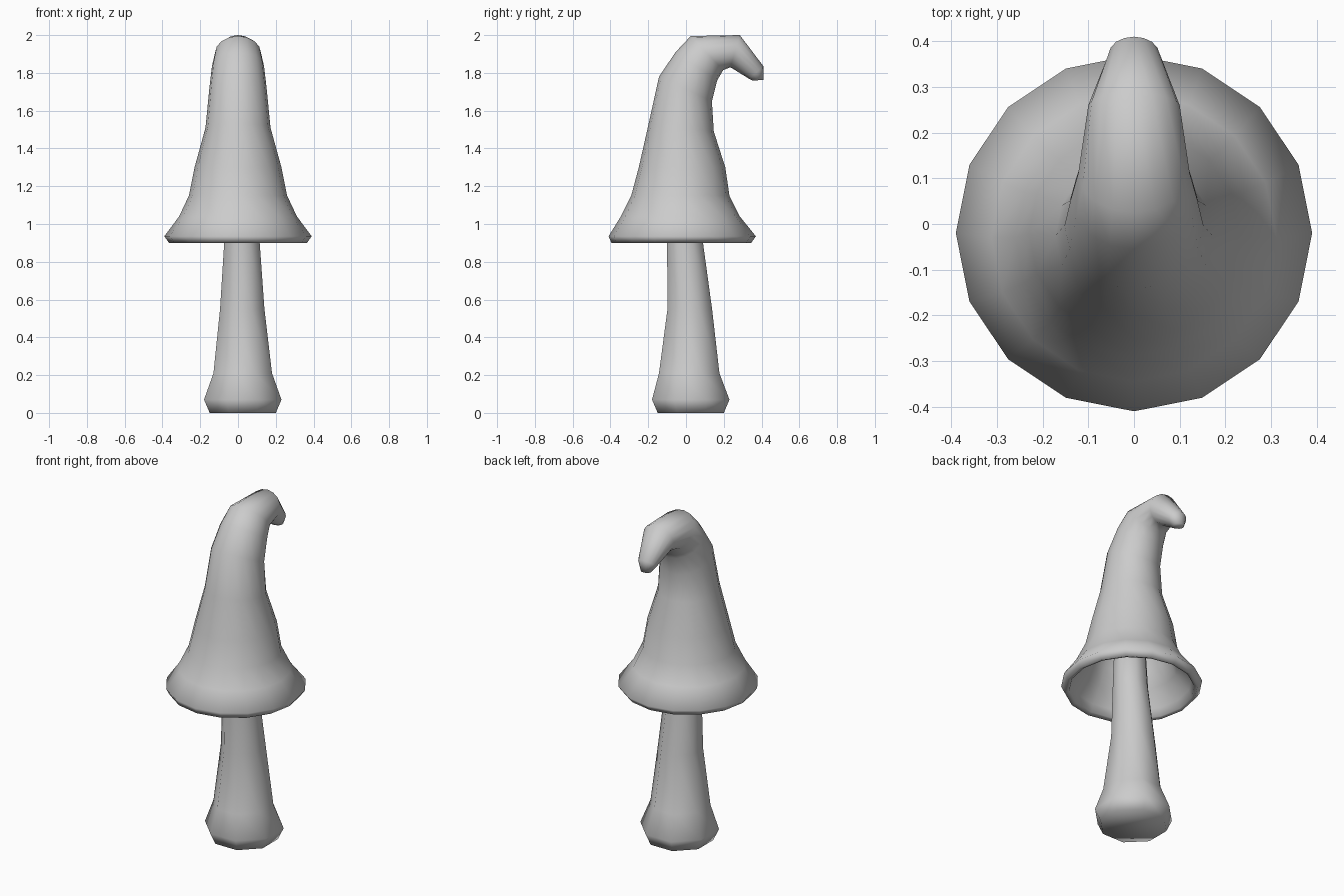
import bpy, bmesh, math
from mathutils import Vector

if "Cube" in bpy.data.objects:
    bpy.data.objects.remove(bpy.data.objects["Cube"])


def loft(name, rings, sides, phase=0.0):
    """Ring = (front (y, z), back (y, z), left x, right x); closed skin through all rings."""
    bm = bmesh.new()
    loops = []
    for (fy, fz), (by, bz), x0, x1 in rings:
        mid = Vector(((x0 + x1) / 2, (fy + by) / 2, (fz + bz) / 2))
        axis_y = Vector((0, (by - fy) / 2, (bz - fz) / 2))
        axis_x = Vector(((x1 - x0) / 2, 0, 0))
        loop = []
        for i in range(sides):
            a = math.tau * i / sides + phase
            loop.append(bm.verts.new(mid + axis_x * math.sin(a) + axis_y * math.cos(a)))
        loops.append(loop)
    for lo, hi in zip(loops, loops[1:]):
        for i in range(sides):
            j = (i + 1) % sides
            bm.faces.new((lo[i], lo[j], hi[j], hi[i]))
    bm.faces.new(loops[0])
    bm.faces.new(loops[-1])
    bmesh.ops.recalc_face_normals(bm, faces=bm.faces)
    me = bpy.data.meshes.new(name)
    bm.to_mesh(me)
    bm.free()
    for p in me.polygons:
        p.use_smooth = True
    ob = bpy.data.objects.new(name, me)
    bpy.context.collection.objects.link(ob)
    return ob


def flat(z, y0, y1, x):
    return ((y0, z), (y1, z), -x, x)


# Cap: hollow inside, rolled rim, then the bent pointed outside
cap = [
    flat(1.42, -0.10, 0.07, 0.08),
    flat(1.28, -0.20, 0.155, 0.18),
    flat(1.14, -0.25, 0.19, 0.22),
    flat(1.04, -0.29, 0.23, 0.26),
    flat(0.95, -0.35, 0.31, 0.33),
    flat(0.905, -0.365, 0.325, 0.345),
    flat(0.90, -0.395, 0.345, 0.365),
    flat(0.935, -0.41, 0.37, 0.39),
    flat(1.04, -0.345, 0.285, 0.312),
    flat(1.15, -0.29, 0.23, 0.26),
    flat(1.30, -0.25, 0.208, 0.23),
    ((-0.198, 1.53), (0.147, 1.49), -0.172, 0.172),
    ((-0.143, 1.78), (0.137, 1.65), -0.152, 0.152),
    ((-0.055, 1.91), (0.165, 1.76), -0.138, 0.138),
    ((0.025, 1.995), (0.197, 1.815), -0.122, 0.122),
    ((0.285, 2.0), (0.235, 1.83), -0.10, 0.10),
    ((0.41, 1.835), (0.335, 1.768), -0.055, 0.055),
    ((0.41, 1.762), (0.352, 1.76), -0.032, 0.032),
]
loft("cap", cap, 16)

# Stem: eight-sided, leaning slightly, with a swollen foot
k = 1 / math.cos(math.pi / 8)
stem = []
for z, x0, x1, y0, y1 in [
    (0.0, -0.15, 0.20, -0.15, 0.20),
    (0.07, -0.18, 0.23, -0.18, 0.23),
    (0.21, -0.13, 0.18, -0.143, 0.177),
    (0.55, -0.095, 0.14, -0.098, 0.138),
    (0.90, -0.073, 0.115, -0.10, 0.09),
    (1.32, -0.06, 0.09, -0.10, 0.06),
]:
    cx, cy, rx, ry = (x0 + x1) / 2, (y0 + y1) / 2, (x1 - x0) / 2 * k, (y1 - y0) / 2 * k
    stem.append(((cy - ry, z), (cy + ry, z), cx - rx, cx + rx))
loft("stem", stem, 8, math.pi / 8)
